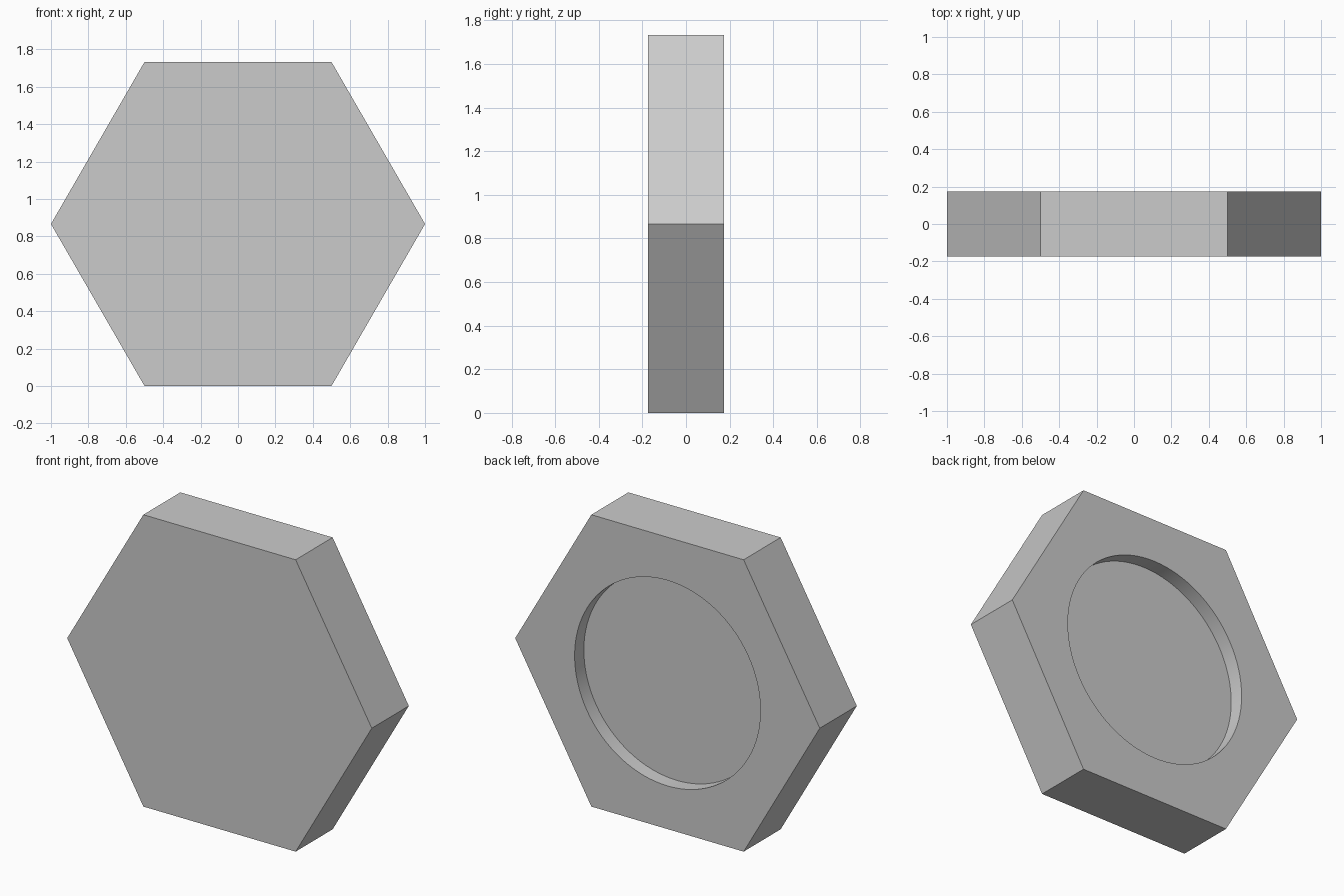
import bpy
from math import pi, sqrt, radians

if "Cube" in bpy.data.objects:
    bpy.data.objects.remove(bpy.data.objects["Cube"])

THICK = 0.347          # plate thickness along y
DEPTH = THICK / 4      # depth of the round recess in the back
RECESS_R = 0.61
CENTRE_Z = sqrt(3) / 2


def prism(name, sides, radius, y0, y1, spin=0.0):
    """Regular prism running along y from y0 to y1."""
    bpy.ops.mesh.primitive_cylinder_add(vertices=sides, radius=radius, depth=y1 - y0)
    ob = bpy.context.object
    ob.name = name
    ob.rotation_euler = (pi / 2, 0, spin)
    ob.rotation_euler = (pi / 2, spin, 0)
    ob.location = (0, (y0 + y1) / 2, CENTRE_Z)
    bpy.ops.object.transform_apply(location=True, rotation=True, scale=True)
    return ob


# Round cutter for the recess in the back face
cutter = prism("recess_cutter", 96, RECESS_R, THICK / 2 - DEPTH, THICK / 2 + 0.1)

# Hexagonal plate, points left and right, flats top and bottom
plate = prism("hexagon_plate", 6, 1.0, -THICK / 2, THICK / 2, pi / 6)
cut = plate.modifiers.new("recess", 'BOOLEAN')
cut.operation = 'DIFFERENCE'
cut.solver = 'EXACT'
cut.object = cutter
bpy.ops.object.modifier_apply(modifier=cut.name)
bpy.data.objects.remove(cutter)

# Smooth recess wall, sharp edges elsewhere
bpy.ops.object.shade_smooth_by_angle(angle=radians(30))
